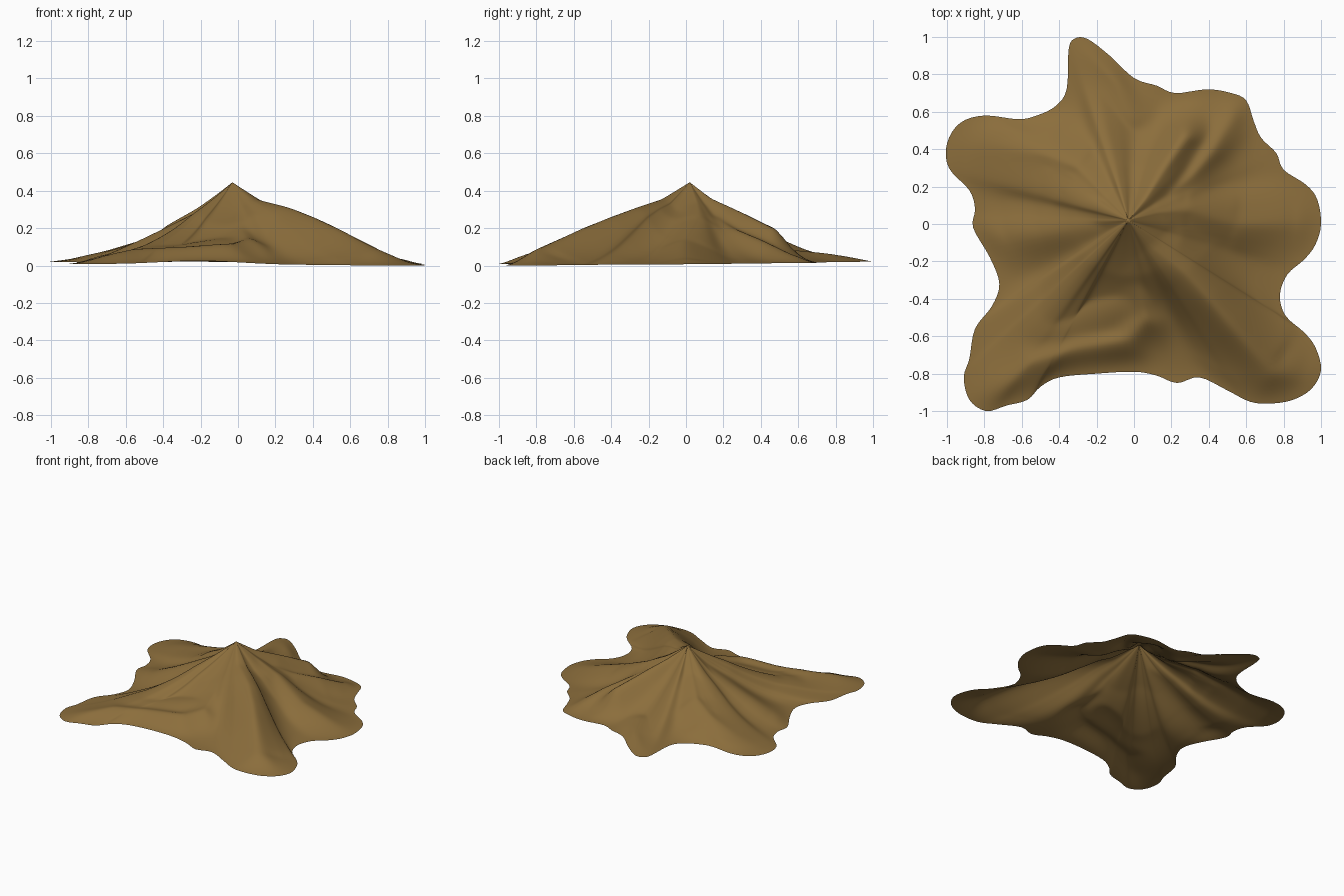
import bpy
import bmesh
import math
from mathutils import Vector

cube = bpy.data.objects.get("Cube")
if cube:
    bpy.data.objects.remove(cube, do_unlink=True)

APEX = Vector((-0.03, 0.02))
PEAK = 0.445
RINGS = 56
STEPS = 4

# Wavy ground outline, counter-clockwise from the left side
OUTLINE = [
    (1, 0), (.98, .13), (.92, .21), (.8, .29), (.76, .38), (.68, .46),
    (.64, .55), (.6, .66), (.52, .7), (.39, .72), (.22, .7), (.12, .74),
    (0, .78), (-.13, .9), (-.25, .99), (-.32, .99), (-.35, .93), (-.36, .72),
    (-.42, .63), (-.52, .58), (-.62, .56), (-.8, .58), (-.93, .54), (-1, .43),
    (-.99, .3), (-.88, .18), (-.85, .08), (-.86, -.02), (-.77, -.18),
    (-.72, -.32), (-.76, -.44), (-.85, -.56), (-.88, -.72), (-.91, -.82),
    (-.88, -.94), (-.79, -1), (-.68, -.97), (-.57, -.94), (-.5, -.87),
    (-.4, -.82), (-.2, -.8), (0, -.79), (.12, -.81), (.23, -.85), (.35, -.82),
    (.5, -.89), (.62, -.95), (.73, -.96), (.85, -.94), (.95, -.88), (1, -.78),
    (.97, -.66), (.91, -.58), (.81, -.49), (.78, -.38), (.82, -.27),
    (.91, -.19), (.97, -.11),
]

# Crest lines of the folds: half width, then points with their heights
summit = (APEX.x, APEX.y, PEAK)
front_left_crest = (.14, [summit, (.09, -.12, .355), (.27, -.26, .31), (.4, -.4, .26),
                          (.52, -.54, .205), (.73, -.78, .095), (.9, -.83, .03)])
back_left_crest = (.1, [summit, (.06, .13, .36), (.17, .31, .28), (.27, .46, .21)])
left_crest = (.11, [summit, (.12, .06, .34), (.28, .07, .26), (.54, 0, .14), (.85, 0, .04)])
left_spur = (.09, [(.2, .16, .25), (.3, .25, .2), (.42, .4, .14), (.52, .56, .06)])
right_crest = (.13, [summit, (-.13, 0, .33), (-.3, -.02, .245),
                     (-.5, -.05, .15), (-.7, -.07, .06)])
back_right_crest = (.15, [summit, (-.15, .14, .31), (-.3, .3, .22),
                          (-.45, .36, .155), (-.7, .4, .08), (-.9, .42, .035)])
back_crest = (.1, [(-.02, .56, .085), (-.1, .76, .065), (-.28, .96, .035)])
front_crest = (.1, [summit, (0, -.15, .29), (.03, -.32, .2), (.06, -.5, .135)])
front_right_crest = (.1, [(.06, -.5, .135), (-.05, -.62, .12), (-.3, -.66, .1),
                          (-.55, -.74, .09), (-.78, -.93, .04)])
front_right_terrace = (.18, [(-.1, -.4, .145), (-.35, -.5, .105)])
CRESTS = [front_left_crest, back_left_crest, left_crest, left_spur, right_crest,
          back_right_crest, back_crest, front_crest, front_right_crest,
          front_right_terrace]


def smooth_loop(points, steps):
    """Closed spline through the outline points."""
    pts = [Vector(p) for p in points]
    n = len(pts)
    result = []
    for i in range(n):
        a, b, c, d = (pts[(i + k) % n] for k in (-1, 0, 1, 2))
        for s in range(steps):
            u = s / steps
            result.append(0.5 * (2 * b + (c - a) * u + (2 * a - 5 * b + 4 * c - d) * u ** 2
                                 + (3 * b - a - 3 * c + d) * u ** 3))
    return result


def nearest_on_crest(p, points):
    """Distance to a crest line and the crest height at that place."""
    best = (math.inf, 0)
    for start, end in zip(points, points[1:]):
        a, b = Vector(start[:2]), Vector(end[:2])
        along = b - a
        u = max(0, min(1, (p - a).dot(along) / along.length_squared))
        height = start[2] + u * (end[2] - start[2])
        best = min(best, ((p - a - along * u).length, height))
    return best


def rim_height(p):
    """Slight waviness of the lower edge."""
    z = 0.012 - 0.005 * p.x + 0.008 * p.y
    if p.y < 0:
        z += 0.018 * math.exp(-((p.x + 0.2) / 0.3) ** 2)
    return max(0, z)


def surface_height(p, t, edge):
    """Concave cone, lifted along crests that narrow towards the summit."""
    rim = rim_height(edge)
    base = rim + (PEAK - rim) * (1 - t) ** 1.95
    narrowing = min(1, (p - APEX).length / 0.3)
    total = 0
    for width, points in CRESTS:
        distance, height = nearest_on_crest(p, points)
        falloff = math.exp(-(distance / (width * narrowing)) ** 1.5)
        total += (max(0, height - base) * falloff) ** 4
    fade = min(1, (1 - t) / 0.16)
    return base + total ** 0.25 * fade * (2 - fade)


# Draped mound: rings from the summit out to the rim
edge_loop = smooth_loop(OUTLINE, STEPS)
count = len(edge_loop)
bm = bmesh.new()
top = bm.verts.new(summit)
rings = []
for r in range(1, RINGS + 1):
    t = r / RINGS
    ring = []
    for edge in edge_loop:
        p = APEX.lerp(edge, t)
        ring.append(bm.verts.new((p.x, p.y, surface_height(p, t, edge))))
    rings.append(ring)
for i in range(count):
    j = (i + 1) % count
    bm.faces.new((top, rings[0][i], rings[0][j]))
    for inner, outer in zip(rings, rings[1:]):
        bm.faces.new((inner[i], outer[i], outer[j], inner[j]))

# Soften the creases between folds, keeping the summit and rim in place
inside = [v for ring in rings[3:-1] for v in ring]
for _ in range(3):
    bmesh.ops.smooth_vert(bm, verts=inside, factor=0.4, use_axis_z=True)

mesh = bpy.data.meshes.new("mound")
bm.to_mesh(mesh)
bm.free()
mesh.shade_smooth()
mound = bpy.data.objects.new("mound", mesh)
bpy.context.collection.objects.link(mound)

# Earth brown
colour = (0.26, 0.155, 0.045, 1)
brown = bpy.data.materials.new("earth brown")
brown.use_nodes = True
brown.diffuse_color = colour
shader = next(n for n in brown.node_tree.nodes if n.type == "BSDF_PRINCIPLED")
shader.inputs["Base Color"].default_value = colour
shader.inputs["Roughness"].default_value = 0.9
mesh.materials.append(brown)
